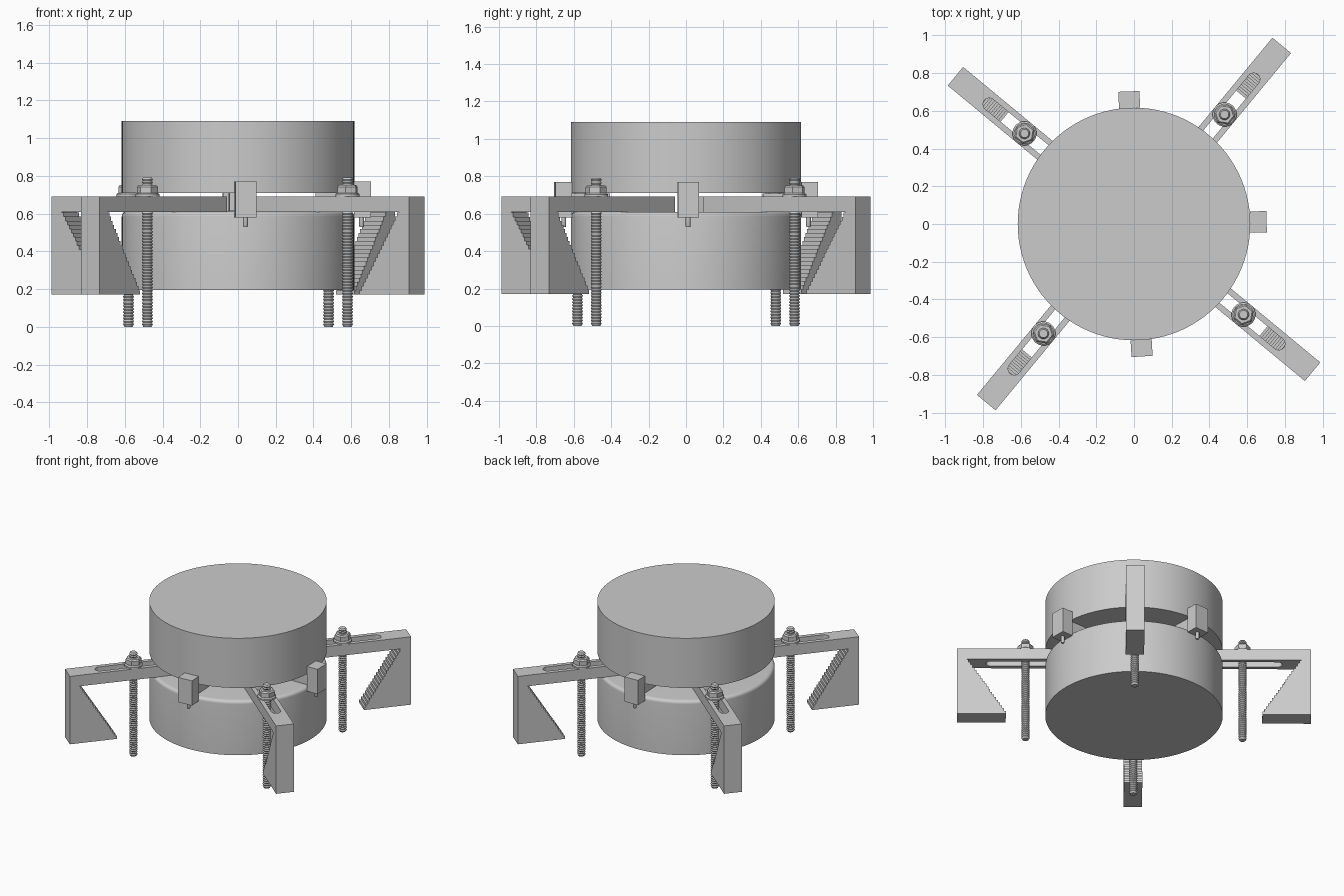
import bpy, bmesh
from math import radians, pi, cos, sin

if "Cube" in bpy.data.objects:
    bpy.data.objects.remove(bpy.data.objects["Cube"])


def finish(name, bm, smooth=False):
    bmesh.ops.recalc_face_normals(bm, faces=bm.faces)
    me = bpy.data.meshes.new(name)
    bm.to_mesh(me)
    bm.free()
    ob = bpy.data.objects.new(name, me)
    bpy.context.collection.objects.link(ob)
    bpy.context.view_layer.objects.active = ob
    for o in bpy.context.selected_objects:
        o.select_set(False)
    ob.select_set(True)
    if smooth:
        bpy.ops.object.shade_smooth_by_angle(angle=radians(35))
    return ob


def extrude(name, pts, vec):
    """Closed outline pushed along a vector."""
    bm = bmesh.new()
    f = bm.faces.new([bm.verts.new(p) for p in pts])
    new = bmesh.ops.extrude_face_region(bm, geom=[f])["geom"]
    bmesh.ops.translate(bm, vec=vec, verts=[v for v in new if isinstance(v, bmesh.types.BMVert)])
    return finish(name, bm)


def lathe(name, prof, seg, smooth=True, x=0):
    """Solid of revolution from (radius, z) pairs, about a vertical line at x."""
    bm = bmesh.new()
    rings = [[bm.verts.new((x + r * cos(2 * pi * i / seg), r * sin(2 * pi * i / seg), z))
              for i in range(seg)] for r, z in prof]
    for a, b in zip(rings, rings[1:]):
        for i in range(seg):
            j = (i + 1) % seg
            bm.faces.new((a[i], a[j], b[j], b[i]))
    bm.faces.new(rings[0])
    bm.faces.new(rings[-1])
    return finish(name, bm, smooth)


def box(name, x0, x1, w, z0, z1):
    h = w / 2
    return extrude(name, [(x0, -h, z0), (x1, -h, z0), (x1, h, z0), (x0, h, z0)], (0, 0, z1 - z0))


def spread(parts, angles):
    """Place copies of radial parts around the centre."""
    for ob in parts:
        for k, a in enumerate(angles):
            o = ob if k == 0 else ob.copy()
            if k:
                bpy.context.collection.objects.link(o)
            o.rotation_euler.z = radians(a)


# Upper and lower drums
R = 0.616
lathe("upper_workpiece", [(R, 0.71), (R, 1.09)], 96)
fil = [(R - 0.025 + 0.025 * cos(t * pi / 12), 0.585 + 0.025 * sin(t * pi / 12)) for t in range(7)]
lathe("lower_base", [(R, 0.195)] + fil, 96)

# Slotted clamp arm
W = 0.128
arm = extrude("clamp_arm", [(0.17, -W / 2, 0.608), (1.163, -W / 2, 0.608),
                            (1.217, -W / 2, 0.692), (0.17, -W / 2, 0.692)], (0, W, 0))
sr, s0, s1 = 0.033, 0.48, 0.995
slot = [(s1 + sr * cos(t * pi / 12), sr * sin(t * pi / 12), 0.5) for t in range(-6, 7)]
slot += [(s0 + sr * cos(t * pi / 12), sr * sin(t * pi / 12), 0.5) for t in range(6, 19)]
cutter = extrude("slot_cutter", slot, (0, 0, 0.3))
cutter.hide_render = True
mod = arm.modifiers.new("slot", "BOOLEAN")
mod.operation, mod.object, mod.solver = "DIFFERENCE", cutter, "EXACT"
bpy.context.view_layer.objects.active = arm
bpy.ops.object.modifier_apply(modifier="slot")
bpy.data.objects.remove(cutter)

# Serrated step block under the outer end of the arm
n = 24
dr, dz = 0.325 / n, 0.52 / n
prof = [(1.228, 0.692), (1.228, 0.172), (0.89, 0.172)]
for i in range(n):
    prof.append((0.89 + i * dr, 0.172 + (i + 1) * dz))
    if i < n - 1:
        prof.append((0.89 + (i + 1) * dr, 0.172 + (i + 1) * dz))
step = extrude("step_block", [(r, -W / 2, z) for r, z in prof], (0, W, 0))

# Threaded stud, washer and hex nut
S = 0.753
thread = [(0.022, 0.0)]
turns = 48
for i in range(turns):
    z = 0.005 + 0.785 * i / turns
    thread += [(0.024, z), (0.029, z + 0.785 / turns / 2)]
thread.append((0.022, 0.792))
stud = lathe("threaded_stud", thread, 20, False, S)
washer = lathe("nut_flange", [(0.064, 0.692), (0.064, 0.703), (0.055, 0.71)], 32, True, S)
nut = lathe("hex_nut", [(0.057, 0.708), (0.057, 0.742), (0.048, 0.752)], 6, False, S)
spread([arm, step, stud, washer, nut], [50.4 + 90 * k for k in range(4)])

# Three side stops: block, inner tongue and pin
block = box("stop_block", 0.615, 0.703, 0.112, 0.58, 0.77)
tongue = box("stop_tongue", 0.41, 0.62, 0.06, 0.615, 0.709)
pin = lathe("stop_pin", [(0.010, 0.528), (0.013, 0.533), (0.013, 0.59)], 16, True, 0.655)
spread([block, tongue, pin], [-86.5, 1.0, 92.2])
